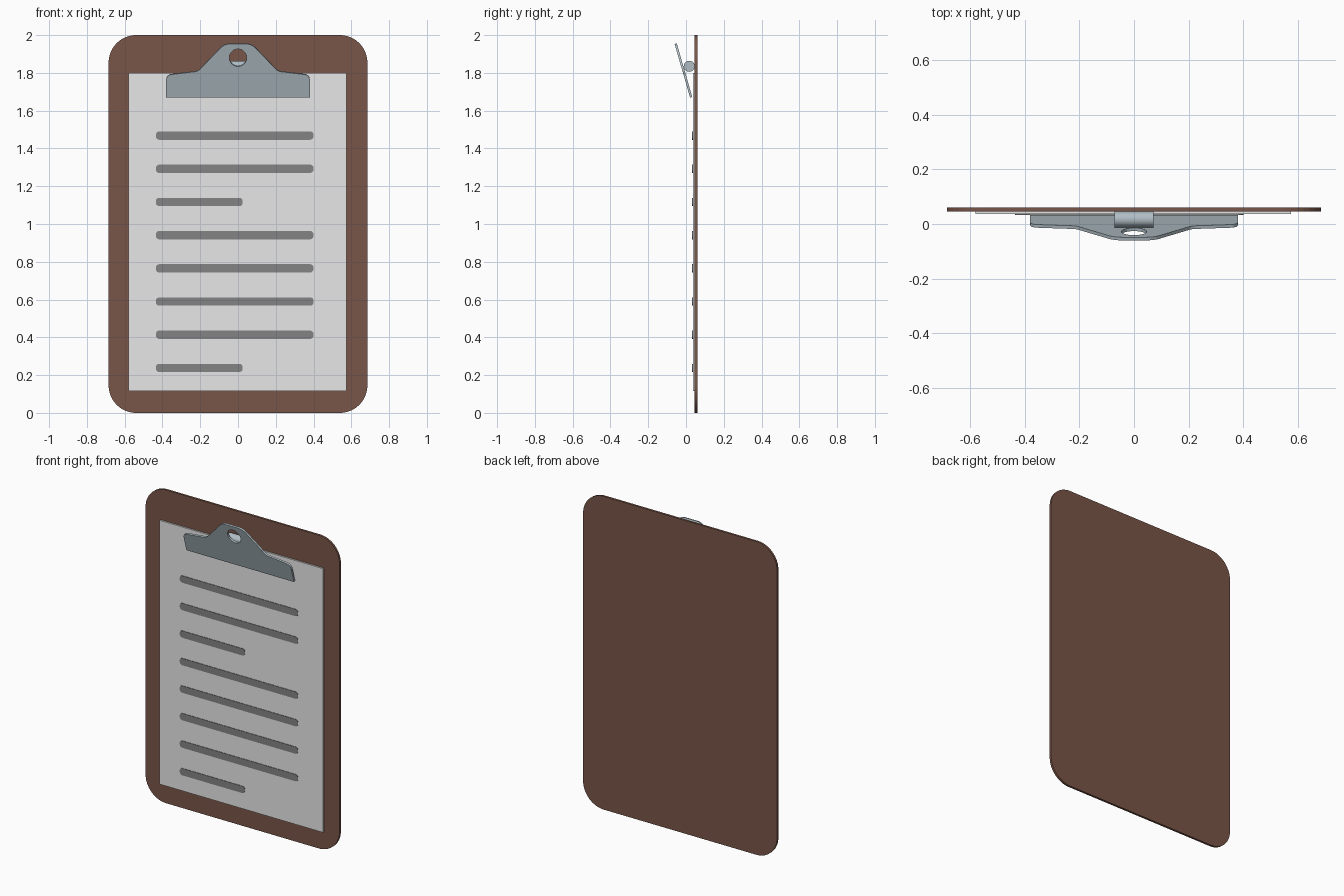
import bpy, bmesh, math
from mathutils import Vector

if "Cube" in bpy.data.objects:
    bpy.data.objects.remove(bpy.data.objects["Cube"])


def material(name, rgb):
    m = bpy.data.materials.new(name)
    m.diffuse_color = (*rgb, 1)
    m.use_nodes = True
    m.node_tree.nodes["Principled BSDF"].inputs["Base Color"].default_value = m.diffuse_color
    return m


BROWN = material("brown board", (0.191, 0.091, 0.065))
WHITE = material("white paper", (0.90, 0.90, 0.90))
GREY = material("grey ink", (0.23, 0.23, 0.23))
STEEL = material("steel grey", (0.434, 0.515, 0.558))


def fillet(points, seg=8):
    """Round each (x, z, radius) corner of a closed outline."""
    out = []
    n = len(points)
    for i, (x, z, r) in enumerate(points):
        p = Vector((x, z))
        if r == 0:
            out.append(p)
            continue
        a = (Vector(points[i - 1][:2]) - p).normalized()
        b = (Vector(points[(i + 1) % n][:2]) - p).normalized()
        half = a.angle(b) / 2
        c = p + (a + b).normalized() * (r / math.sin(half))
        t0 = p + a * (r / math.tan(half)) - c
        t1 = p + b * (r / math.tan(half)) - c
        for k in range(seg + 1):
            d = t0.lerp(t1, k / seg)
            out.append(c + d.normalized() * r)
    return out


def rounded_rect(x0, x1, z0, z1, r, seg=8):
    return fillet([(x0, z0, r), (x1, z0, r), (x1, z1, r), (x0, z1, r)], seg)


def plate(name, loops, y_of, offset, mat):
    """Fill outlines (later loops are holes) and thicken by offset."""
    bm = bmesh.new()
    edges = []
    for loop in loops:
        vs = [bm.verts.new((p.x, y_of(p.y), p.y)) for p in loop]
        edges += [bm.edges.new((vs[i - 1], vs[i])) for i in range(len(vs))]
    if len(loops) == 1:
        bm.faces.new(vs)
    else:
        bmesh.ops.triangle_fill(bm, edges=edges, use_beauty=True)
    # keep the front cap and extrude a copy backwards
    ext = bmesh.ops.extrude_face_region(bm, geom=bm.faces[:], use_keep_orig=True)
    moved = [g for g in ext["geom"] if isinstance(g, bmesh.types.BMVert)]
    bmesh.ops.translate(bm, vec=offset, verts=moved)
    bmesh.ops.recalc_face_normals(bm, faces=bm.faces[:])
    me = bpy.data.meshes.new(name)
    bm.to_mesh(me)
    bm.free()
    me.materials.append(mat)
    ob = bpy.data.objects.new(name, me)
    bpy.context.collection.objects.link(ob)
    return ob


def flat(name, loop, y0, y1, mat):
    return plate(name, [loop], lambda z: y0, (0, y1 - y0, 0), mat)


# backing board and sheet of paper
flat("board", rounded_rect(-0.685, 0.685, 0, 2, 0.145, 10), 0.046, 0.06, BROWN)
flat("paper", rounded_rect(-0.58, 0.575, 0.115, 1.80, 0), 0.036, 0.046, WHITE)

# written lines; the third and last are short
for i in range(8):
    z = 1.468 - i * 0.1757
    x1 = 0.025 if i in (2, 7) else 0.40
    flat(f"text_line_{i + 1}", rounded_rect(-0.435, x1, z - 0.022, z + 0.022, 0.018, 5),
         0.033, 0.036, GREY)

# tilted clip plate with a round hanging hole
half = [(0.38, 1.6685, 0), (0.38, 1.788, 0.03), (0.212, 1.808, 0.04), (0.072, 1.953, 0.07)]
outline = fillet(half + [(-x, z, r) for x, z, r in reversed(half)], 6)
hole = [Vector((0.046 * math.cos(a), 1.88 + 0.046 * math.sin(a)))
        for a in (math.tau * k / 32 for k in range(32))]
tilt = math.radians(16)
plate("clip_plate", [outline, hole],
      lambda z: 0.0215 - (z - 1.6685) * math.tan(tilt),
      (0, 0.012 * math.cos(tilt), 0.012 * math.sin(tilt)), STEEL)

# hinge roller between clip and board
bpy.ops.mesh.primitive_cylinder_add(vertices=32, radius=0.029, depth=0.144,
                                    location=(0, 0.017, 1.835),
                                    rotation=(0, math.pi / 2, 0))
roller = bpy.context.object
roller.name = "clip_hinge"
roller.data.materials.append(STEEL)
bpy.ops.object.shade_smooth_by_angle()
